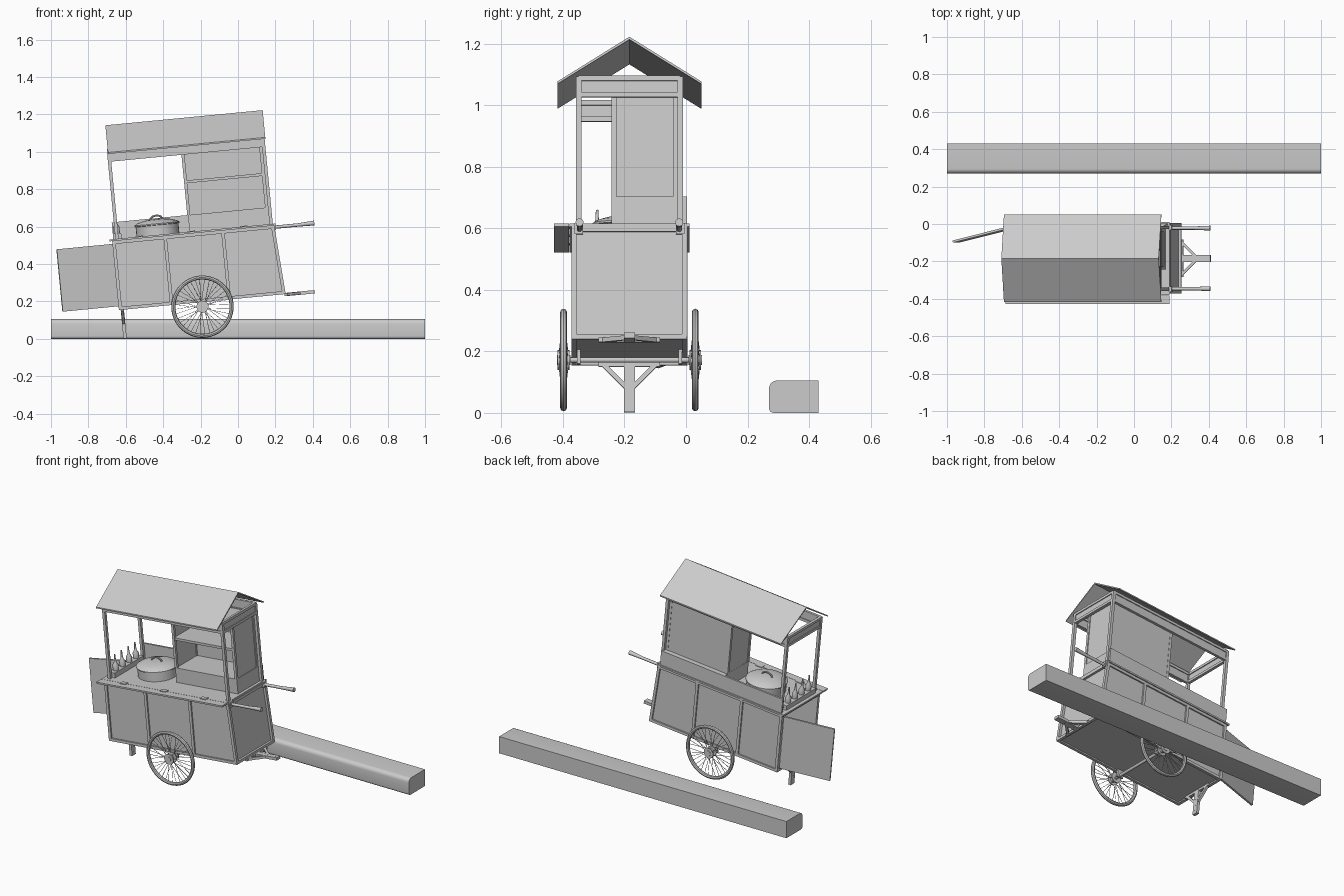
import bpy, bmesh, math
from mathutils import Matrix, Vector

cube = bpy.data.objects.get("Cube")
if cube:
    bpy.data.objects.remove(cube, do_unlink=True)

grey = bpy.data.materials.new("plain_grey")
grey.use_nodes = True
grey.diffuse_color = (0.6, 0.6, 0.6, 1)
grey.node_tree.nodes["Principled BSDF"].inputs["Base Color"].default_value = (0.6, 0.6, 0.6, 1)

# The cart is built about its axle centre, then tipped up at the handle end
TILT = Matrix.Translation((-0.19, -0.184, 0.172)) @ Matrix.Rotation(math.radians(-5.5), 4, 'Y')


def finish(name, bm, matrix=TILT):
    bmesh.ops.recalc_face_normals(bm, faces=bm.faces)
    bm.transform(matrix)
    mesh = bpy.data.meshes.new(name)
    bm.to_mesh(mesh)
    bm.free()
    mesh.materials.append(grey)
    obj = bpy.data.objects.new(name, mesh)
    bpy.context.collection.objects.link(obj)
    bpy.ops.object.select_all(action='DESELECT')
    obj.select_set(True)
    bpy.context.view_layer.objects.active = obj
    bpy.ops.object.shade_smooth_by_angle(angle=math.radians(35))
    return obj


def box(bm, x, y, z):
    size = Matrix.Diagonal((x[1] - x[0], y[1] - y[0], z[1] - z[0], 1))
    mid = Matrix.Translation((sum(x) / 2, sum(y) / 2, sum(z) / 2))
    bmesh.ops.create_cube(bm, size=1, matrix=mid @ size)


def rod(bm, a, b, r, sides=12, r2=None):
    a, b = Vector(a), Vector(b)
    turn = (b - a).to_track_quat('Z', 'Y').to_matrix().to_4x4()
    if sides == 4:
        turn = turn @ Matrix.Rotation(math.pi / 4, 4, 'Z')
    bmesh.ops.create_cone(bm, cap_ends=True, segments=sides, radius1=r,
                          radius2=r if r2 is None else r2, depth=(b - a).length,
                          matrix=Matrix.Translation((a + b) / 2) @ turn)


def prism(bm, points, offset):
    face = bm.faces.new([bm.verts.new(p) for p in points])
    new = bmesh.ops.extrude_face_region(bm, geom=[face], use_keep_orig=True)["geom"]
    bmesh.ops.translate(bm, vec=offset, verts=[v for v in new if isinstance(v, bmesh.types.BMVert)])


def lathe(bm, points, centre, axis, steps=32, closed=False):
    verts = [bm.verts.new(p) for p in points]
    edges = [bm.edges.new(pair) for pair in zip(verts, verts[1:])]
    if closed:
        edges.append(bm.edges.new((verts[-1], verts[0])))
    bmesh.ops.spin(bm, geom=verts + edges, cent=centre, axis=axis,
                   angle=math.tau, steps=steps, use_merge=True)
    bmesh.ops.remove_doubles(bm, verts=bm.verts, dist=0.0001)


# Kerb beam with a rounded long side
bm = bmesh.new()
profile = [(-1, 0.43, 0), (-1, 0.43, 0.105)]
for cz, start in ((0.08, 90), (0.015, 180)):
    r = 0.025 if start == 90 else 0.015
    for i in range(6):
        a = math.radians(start + 18 * i)
        profile.append((-1, 0.27 + r + r * math.cos(a), cz + r * math.sin(a)))
prism(bm, profile, (2, 0, 0))
finish("kerb_beam", bm, Matrix.Identity(4))

# Cabinet body: thin panels, open at the door end
LEFT, RIGHT, TOP_RIGHT, LOW, HIGH, HALF = -0.438, 0.44, 0.415, 0.033, 0.395, 0.188
bm = bmesh.new()
for s in (-1, 1):
    prism(bm, [(LEFT, s * 0.18, LOW), (RIGHT, s * 0.18, LOW),
               (TOP_RIGHT, s * 0.18, HIGH), (LEFT, s * 0.18, HIGH)], (0, -s * 0.006, 0))
prism(bm, [(RIGHT - 0.006, -0.18, LOW), (RIGHT - 0.006, 0.18, LOW),
           (TOP_RIGHT - 0.006, 0.18, HIGH), (TOP_RIGHT - 0.006, -0.18, HIGH)], (-0.006, 0, 0))
box(bm, (LEFT, RIGHT), (-0.18, 0.18), (LOW, LOW + 0.008))
finish("body_panels", bm)

# Body frame: corner posts, mid posts and rails
bm = bmesh.new()
for s in (-1, 1):
    y = s * (HALF - 0.008)
    for low, high in ((LEFT, LEFT), (-0.163, -0.163), (0.147, 0.147), (RIGHT, TOP_RIGHT)):
        rod(bm, (low, y, LOW), (high, y, HIGH), 0.0125, 4)
    for z, end in ((LOW, RIGHT), (HIGH - 0.008, TOP_RIGHT)):
        rod(bm, (LEFT, y, z), (end, y, z), 0.012, 4)
for z, end in ((LOW, RIGHT), (HIGH - 0.008, TOP_RIGHT)):
    for x in (LEFT, end):
        rod(bm, (x, -HALF, z), (x, HALF, z), 0.012, 4)
finish("body_frame", bm)

# Worktop, front serving flap with hinges, back board
bm = bmesh.new()
box(bm, (-0.46, 0.42), (-0.195, 0.195), (HIGH, 0.405))
finish("worktop", bm)
bm = bmesh.new()
box(bm, (-0.46, 0.42), (-0.245, -0.197), (HIGH, 0.405))
for x in (-0.3, -0.02, 0.26):
    box(bm, (x - 0.02, x + 0.02), (-0.21, -0.182), (0.405, 0.409))
finish("serving_flap", bm)
bm = bmesh.new()
box(bm, (-0.44, 0.41), (0.175, 0.187), (0.405, 0.495))
finish("back_board", bm)

# Open door hinged on the rear corner
bm = bmesh.new()
box(bm, (-0.31, 0), (-0.006, 0.006), (0.045, 0.38))
bm.transform(Matrix.Translation((LEFT - 0.008, 0.165, 0)) @ Matrix.Rotation(math.radians(14), 4, 'Z'))
finish("end_door", bm)

# Roof posts with clamps, and the fascia ring under the roof
bm = bmesh.new()
for y in (-0.165, 0.165):
    for x, foot in ((-0.42, 0.405), (0.408, 0.37)):
        rod(bm, (x, y, foot), (x, y, 0.885), 0.0125, 4)
    box(bm, (0.402, 0.432), (y - 0.014, y + 0.014), (0.37, 0.405))
finish("roof_posts", bm)
bm = bmesh.new()
for y in (-0.165, 0.165):
    for z in (0.827, 0.88):
        rod(bm, (-0.42, y, z), (0.408, y, z), 0.0115, 4)
    box(bm, (-0.42, 0.408), (y - 0.003, y + 0.003), (0.827, 0.88))
for x in (-0.42, 0.408):
    for z in (0.827, 0.88):
        rod(bm, (x, -0.165, z), (x, 0.165, z), 0.0115, 4)
    box(bm, (x - 0.003, x + 0.003), (-0.165, 0.165), (0.827, 0.88))
finish("roof_fascia", bm)

# Gable roof
bm = bmesh.new()
prism(bm, [(-0.424, y, z) for y, z in ((-0.234, 0.869), (0, 1.015), (0.234, 0.869),
                                       (0.234, 0.861), (0, 1.006), (-0.234, 0.861))], (0.845, 0, 0))
finish("gable_roof", bm)

# Display case: base, framed sides, back, top and shelf
bm = bmesh.new()
box(bm, (-0.03, 0.4), (-0.058, 0.175), (0.405, 0.495))
for x in (-0.026, 0.392):
    box(bm, (x - 0.003, x + 0.003), (-0.055, 0.155), (0.495, 0.825))
    for y in (-0.05, 0.15):
        box(bm, (x - 0.008, x + 0.008), (y - 0.008, y + 0.008), (0.495, 0.83))
box(bm, (-0.03, 0.396), (0.148, 0.156), (0.495, 0.83))
box(bm, (-0.03, 0.396), (-0.055, 0.155), (0.822, 0.83))
box(bm, (-0.026, 0.392), (-0.055, 0.15), (0.665, 0.68))
finish("display_case", bm)

# Cooking pot with domed lid and loop handle
POT = Vector((-0.2, 0, 0.405))
bm = bmesh.new()
lathe(bm, [POT + Vector((r, 0, z)) for r, z in ((0, 0), (0.115, 0), (0.115, 0.052), (0.121, 0.054),
      (0.121, 0.06), (0.105, 0.07), (0.07, 0.08), (0.03, 0.085), (0, 0.086))], POT, (0, 0, 1))
arch = [POT + Vector((0.035 * math.cos(a), 0, 0.08 + 0.024 * math.sin(a)))
        for a in (math.pi * i / 6 for i in range(7))]
for p, q in zip(arch, arch[1:]):
    rod(bm, p, q, 0.005, 8)
finish("cooking_pot", bm)

# Condiment rack and bottles
bm = bmesh.new()
box(bm, (-0.44, -0.395), (-0.15, 0.14), (0.405, 0.435))
finish("bottle_rack", bm)
bm = bmesh.new()
for i in range(4):
    base = Vector((-0.418, -0.105 + 0.067 * i, 0.435))
    lathe(bm, [base + Vector((r, 0, z)) for r, z in ((0, 0), (0.016, 0), (0.018, 0.03), (0.008, 0.048),
          (0.006, 0.06), (0.004, 0.095), (0, 0.096))], base, (0, 0, 1), 12)
finish("sauce_bottles", bm)

# Spoked wheels
for side, name in ((-1, "front_wheel"), (1, "rear_wheel")):
    y = side * 0.214
    bm = bmesh.new()
    ring = [(0.156 + 0.011 * math.cos(a), y + 0.011 * math.sin(a), 0)
            for a in (math.tau * i / 8 for i in range(8))]
    lathe(bm, ring, (0, y, 0), (0, 1, 0), 40, True)
    rod(bm, (0, y - 0.022, 0), (0, y + 0.022, 0), 0.016, 16)
    for e in (-0.016, 0.016):
        rod(bm, (0, y + e - 0.003, 0), (0, y + e + 0.003, 0), 0.032, 20)
    for i in range(36):
        a = math.tau * i / 36
        b = a + (0.25 if i % 4 < 2 else -0.25)
        e = 0.014 if i % 2 else -0.014
        rod(bm, (0.028 * math.cos(b), y + e, 0.028 * math.sin(b)),
            (0.15 * math.cos(a), y, 0.15 * math.sin(a)), 0.0014, 4)
    finish(name, bm)

# Axle and its hangers
bm = bmesh.new()
rod(bm, (0, -0.23, 0), (0, 0.23, 0), 0.009, 12)
for y in (-0.165, 0.165):
    box(bm, (-0.02, 0.02), (y - 0.006, y + 0.006), (-0.014, LOW))
finish("axle", bm)


# Braced legs, one standing and one folded out flat
def leg(name, origin, direction):
    o, d, side = Vector(origin), Vector(direction), Vector((0, 1, 0))
    bm = bmesh.new()
    for s in (-1, 1):
        rod(bm, o + d * 0.155 + side * s * 0.009, o + side * s * 0.009, 0.0125, 4)
        rod(bm, o + side * s * 0.085, o + d * 0.085, 0.0105, 4)
    rod(bm, o - side * 0.1, o + side * 0.1, 0.0105, 4)
    finish(name, bm)


leg("standing_leg", (-0.428, 0, 0.026), (0, 0, -1))
leg("folded_leg", (0.45, 0, 0.022), (1, 0, 0))

# Push handles with thicker grips
bm = bmesh.new()
for y in (-0.162, 0.162):
    rod(bm, (0.4, y, 0.386), (0.56, y, 0.386), 0.009)
    rod(bm, (0.55, y, 0.386), (0.638, y, 0.388), 0.009, 12, 0.013)
finish("push_handles", bm)
